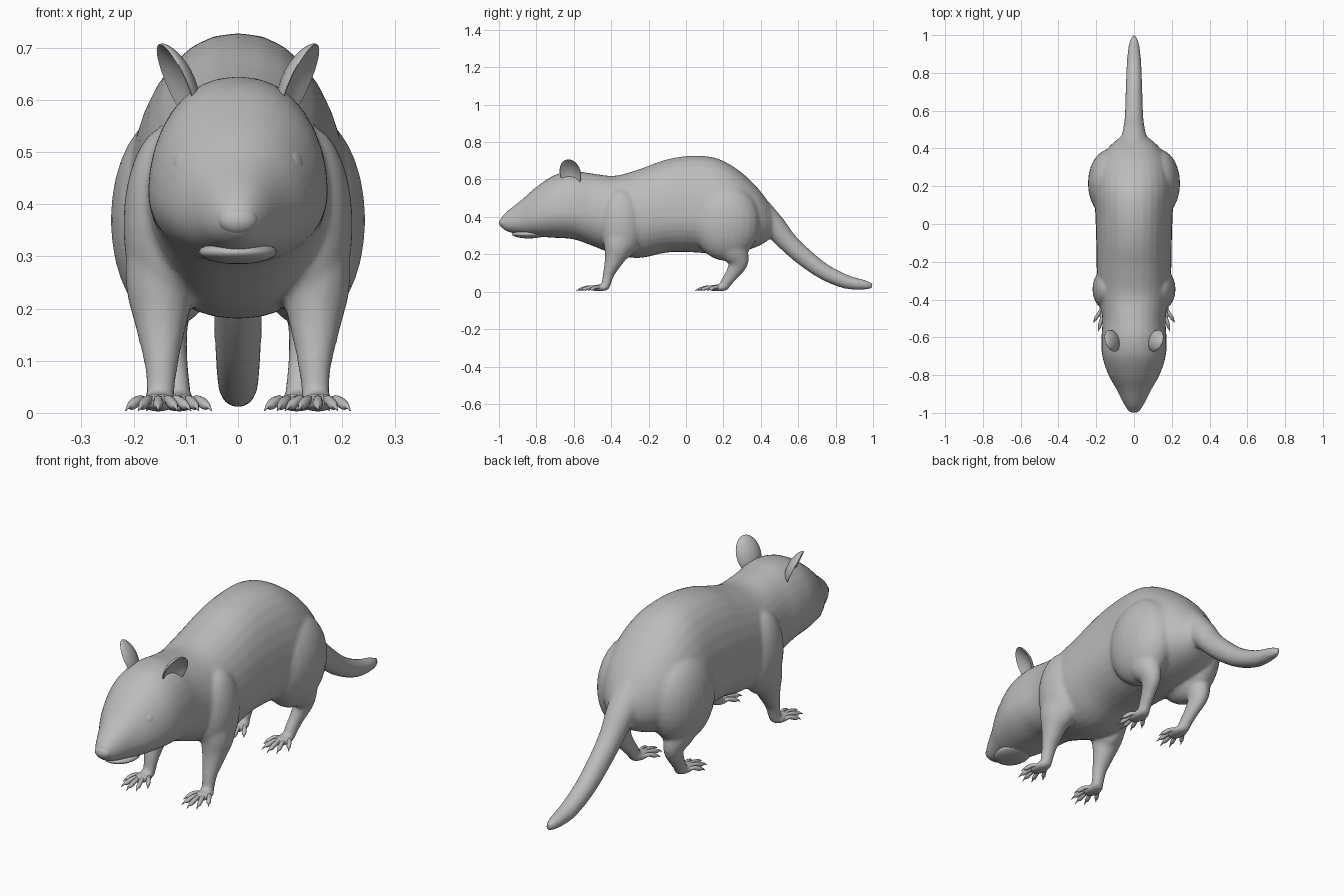
import bpy, bmesh, math
from mathutils import Vector, Matrix

cube = bpy.data.objects.get("Cube")
if cube:
    bpy.data.objects.remove(cube)

fur = bpy.data.materials.new("plain_grey")
fur.use_nodes = True
GREY = (0.5, 0.5, 0.5, 1)
fur.diffuse_color = GREY
fur.node_tree.nodes["Principled BSDF"].inputs["Base Color"].default_value = GREY


def finish(bm, name, angle=60):
    bmesh.ops.recalc_face_normals(bm, faces=bm.faces[:])
    mesh = bpy.data.meshes.new(name)
    bm.to_mesh(mesh)
    bm.free()
    mesh.materials.append(fur)
    ob = bpy.data.objects.new(name, mesh)
    bpy.context.collection.objects.link(ob)
    bpy.ops.object.select_all(action='DESELECT')
    ob.select_set(True)
    bpy.context.view_layer.objects.active = ob
    bpy.ops.object.shade_smooth_by_angle(angle=math.radians(angle))
    return ob


def refine(rows, steps):
    """Catmull-Rom interpolation of rows of numbers."""
    rows = [Vector(r) for r in rows]
    out = []
    for i in range(len(rows) - 1):
        a, b = rows[max(i - 1, 0)], rows[i]
        c, d = rows[i + 1], rows[min(i + 2, len(rows) - 1)]
        for k in range(steps):
            t = k / steps
            out.append(0.5 * (2 * b + (c - a) * t + (2 * a - 5 * b + 4 * c - d) * t * t
                              + (3 * b - a - 3 * c + d) * t ** 3))
    return out + [rows[-1]]


def skin_rings(bm, rings):
    loops = [[bm.verts.new(p) for p in r] for r in rings]
    n = len(loops[0])
    for a, b in zip(loops, loops[1:]):
        for i in range(n):
            j = (i + 1) % n
            bm.faces.new((a[i], a[j], b[j], b[i]))
    bm.faces.new(loops[0])
    bm.faces.new(loops[-1][::-1])


def trunk(bm, rows, n=32):
    """Upright rings from rows of y, top, bottom, height of widest point, half width."""
    rings = []
    for y, top, bot, mid, w in refine(rows, 4):
        ring = []
        for i in range(n):
            t = 2 * math.pi * i / n
            c, s = math.cos(t), math.sin(t)
            ring.append((w * math.copysign(abs(c) ** 0.9, c), y,
                         mid + s * (top - mid if s > 0 else mid - bot)))
        rings.append(ring)
    skin_rings(bm, rings)


def tube(bm, rows, n=16, steps=4):
    """Tube along rows of x, y, z, half width, half depth."""
    pts = refine(rows, steps)
    rings = []
    for i, p in enumerate(pts):
        tan = pts[min(i + 1, len(pts) - 1)].copy() - pts[max(i - 1, 0)]
        tan = Vector(tan[:3]).normalized()
        side = (Vector((1, 0, 0)) - tan * tan.x).normalized()
        up = side.cross(tan)
        rings.append([Vector(p[:3]) + side * p[3] * math.cos(2 * math.pi * k / n)
                      + up * p[4] * math.sin(2 * math.pi * k / n) for k in range(n)])
    skin_rings(bm, rings)


def ball(bm, centre, radii, rot=Matrix(), u=24, v=16):
    m = Matrix.Translation(centre) @ rot @ Matrix.Diagonal((*radii, 1))
    return bmesh.ops.create_uvsphere(bm, u_segments=u, v_segments=v, radius=1, matrix=m)["verts"]


def flip(rows, s):
    return [(s * r[0], *r[1:]) for r in rows]


# Body and head
bm = bmesh.new()
trunk(bm, [
    (-0.99, 0.395, 0.345, 0.37, 0.028), (-0.95, 0.435, 0.32, 0.37, 0.055),
    (-0.88, 0.49, 0.305, 0.385, 0.09), (-0.8, 0.56, 0.295, 0.4, 0.135),
    (-0.7, 0.625, 0.288, 0.42, 0.168), (-0.6, 0.645, 0.28, 0.42, 0.172),
    (-0.5, 0.632, 0.245, 0.41, 0.168), (-0.38, 0.62, 0.2, 0.4, 0.185),
    (-0.25, 0.655, 0.18, 0.39, 0.197), (-0.1, 0.708, 0.21, 0.4, 0.2),
    (0.05, 0.728, 0.21, 0.4, 0.205), (0.18, 0.708, 0.2, 0.4, 0.212),
    (0.3, 0.635, 0.215, 0.39, 0.195), (0.4, 0.535, 0.25, 0.38, 0.14),
    (0.47, 0.43, 0.3, 0.36, 0.06)])

# Tail
tube(bm, [(0, 0.38, 0.42, 0.09, 0.09), (0, 0.47, 0.35, 0.065, 0.065),
          (0, 0.54, 0.27, 0.052, 0.054), (0, 0.62, 0.195, 0.047, 0.05),
          (0, 0.73, 0.112, 0.044, 0.044), (0, 0.85, 0.055, 0.039, 0.038),
          (0, 0.95, 0.037, 0.028, 0.027), (0, 0.998, 0.032, 0.01, 0.014)])

for s in (1, -1):
    # Shoulder and front leg
    ball(bm, (s * 0.135, -0.345, 0.36), (0.085, 0.115, 0.19))
    tube(bm, flip([(0.14, -0.34, 0.36, 0.07, 0.1), (0.148, -0.36, 0.25, 0.068, 0.082),
                   (0.148, -0.385, 0.17, 0.05, 0.052), (0.147, -0.412, 0.1, 0.034, 0.032),
                   (0.148, -0.425, 0.05, 0.028, 0.026), (0.15, -0.435, 0.018, 0.028, 0.024)], s))
    ball(bm, (s * 0.153, -0.465, 0.02), (0.036, 0.055, 0.018))
    # Haunch and hind leg
    ball(bm, (s * 0.13, 0.215, 0.37), (0.114, 0.18, 0.205))
    tube(bm, flip([(0.14, 0.2, 0.33, 0.085, 0.11), (0.145, 0.25, 0.23, 0.065, 0.08),
                   (0.137, 0.28, 0.16, 0.042, 0.055), (0.126, 0.25, 0.1, 0.03, 0.038),
                   (0.118, 0.215, 0.05, 0.027, 0.03), (0.115, 0.2, 0.02, 0.028, 0.026)], s))
    ball(bm, (s * 0.113, 0.17, 0.02), (0.036, 0.06, 0.018))

body = finish(bm, "body")
remesh = body.modifiers.new("blend", 'REMESH')
remesh.mode = 'VOXEL'
remesh.voxel_size = 0.009
remesh.use_smooth_shade = True
soft = body.modifiers.new("soften", 'SMOOTH')
soft.factor = 0.5
soft.iterations = 6

# Nose and lower jaw
bm = bmesh.new()
ball(bm, (0, -0.972, 0.369), (0.038, 0.027, 0.028))
finish(bm, "nose")
bm = bmesh.new()
ball(bm, (0, -0.84, 0.308), (0.075, 0.09, 0.023))
finish(bm, "lower_jaw")

for s, label in ((1, "left"), (-1, "right")):
    # Ear: a flat leaf hollowed on its outer face
    bm = bmesh.new()
    for v in ball(bm, (0, 0, 0), (1, 1, 1)):
        r = math.hypot(v.co.y, v.co.z)
        if v.co.x > 0:
            v.co.x -= 1.5 * max(0, 1 - r * r) ** 0.8
        v.co.x += 0.5 * r * r
    turn = Matrix.Rotation(math.radians(-20), 4, 'Z') @ Matrix.Rotation(math.radians(24), 4, 'Y')
    bm.transform(Matrix.Diagonal((s, 1, 1, 1)) @ Matrix.Translation((0.108, -0.615, 0.637))
                 @ turn @ Matrix.Diagonal((0.022, 0.06, 0.082, 1)))
    finish(bm, label + "_ear")

    # Eye: eyeball within a thin lid ring
    bm = bmesh.new()
    look = Vector((s * 0.85, -0.42, 0.34)).to_track_quat('Z', 'Y').to_matrix().to_4x4()
    centre = Vector((s * 0.108, -0.79, 0.48))
    ball(bm, centre, (0.029, 0.029, 0.014), look)
    rings = []
    for i in range(25):
        a = 2 * math.pi * i / 24
        out = Vector((math.cos(a), math.sin(a), 0))
        rings.append([centre + look.to_3x3() @ (out * (0.032 + 0.006 * math.cos(b))
                      + Vector((0, 0, 0.006 * math.sin(b))))
                      for b in (k * math.pi / 4 for k in range(8))])
    skin_rings(bm, rings)
    bmesh.ops.remove_doubles(bm, verts=bm.verts[:], dist=0.0001)
    finish(bm, label + "_eye")

    # Toes fan out from each paw and end in claws
    for end, x, y in (("front", 0.153, -0.49), ("hind", 0.113, 0.145)):
        bm = bmesh.new()
        for k in range(5):
            f = (k - 2) / 2
            a = f * 0.55
            d = Vector((math.sin(a), -math.cos(a), 0))
            root = Vector((x + f * 0.026, y + 0.028 * f * f, 0))
            length = 0.098 - 0.028 * f * f
            rows = []
            for t, z, w in ((-0.15, 0.02, 0.009), (0.2, 0.025, 0.009), (0.45, 0.021, 0.01),
                            (0.7, 0.014, 0.009), (0.8, 0.014, 0.005), (1, 0.004, 0.001)):
                p = root + d * length * t
                rows.append((s * p.x, p.y, z, w, w))
            tube(bm, rows, n=8, steps=2)
        finish(bm, f"{label}_{end}_toes")
